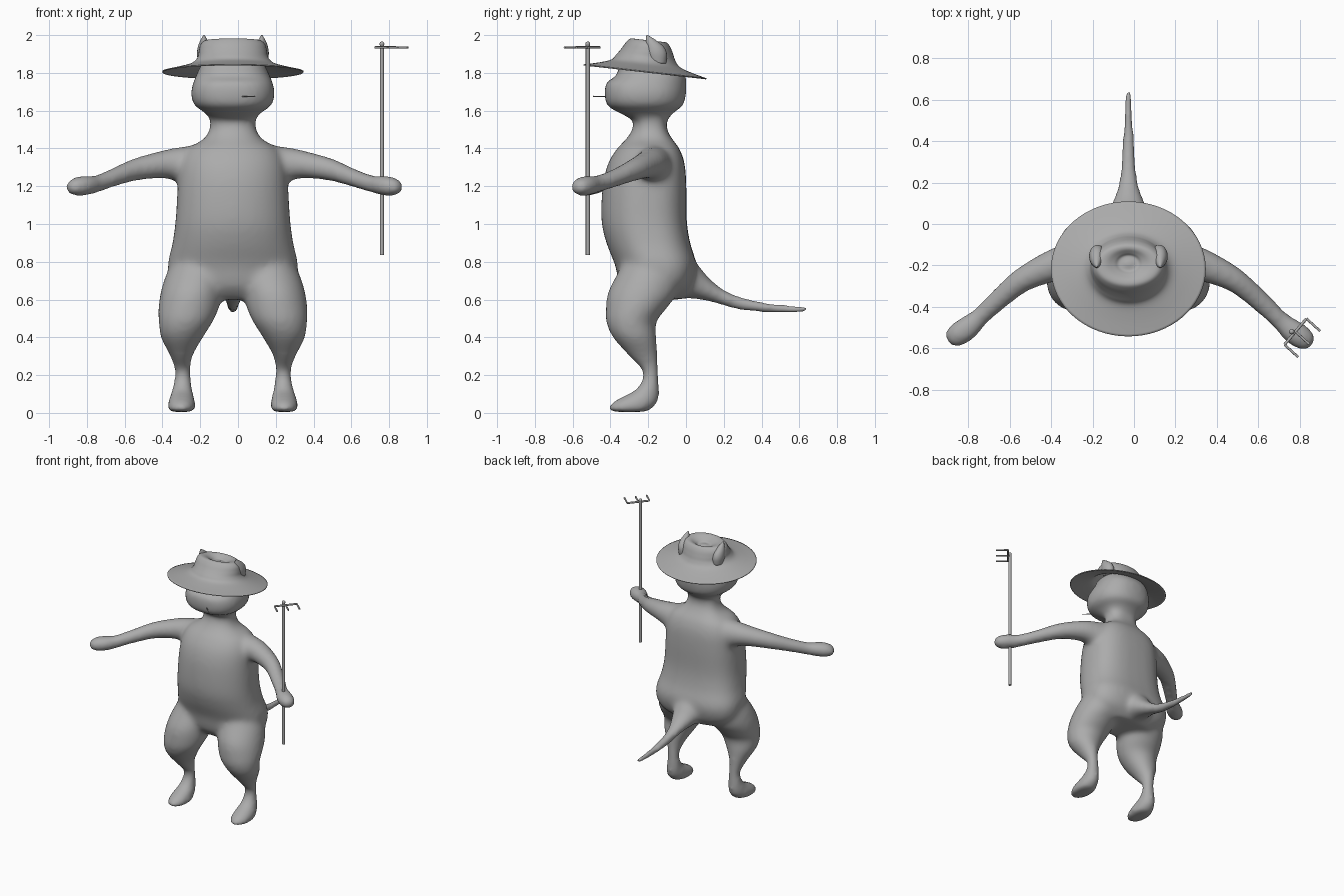
import bpy, bmesh, math
from mathutils import Vector, Matrix

if "Cube" in bpy.data.objects:
    bpy.data.objects.remove(bpy.data.objects["Cube"])

CX = -0.027          # symmetry plane of the figure

grey = bpy.data.materials.new("plain grey")
grey.diffuse_color = (0.41, 0.41, 0.41, 1)
grey.use_nodes = True
grey.node_tree.nodes["Principled BSDF"].inputs["Base Color"].default_value = grey.diffuse_color


def spline(rows, k):
    """Catmull-Rom interpolation through rows of numbers."""
    out = []
    for i in range(len(rows) - 1):
        p0, p1 = rows[max(i - 1, 0)], rows[i]
        p2, p3 = rows[i + 1], rows[min(i + 2, len(rows) - 1)]
        for s in range(k):
            t = s / k
            out.append([0.5 * (2 * b + (c - a) * t + (2 * a - 5 * b + 4 * c - d) * t * t
                               + (3 * b - a - 3 * c + d) * t ** 3)
                        for a, b, c, d in zip(p0, p1, p2, p3)])
    out.append(list(rows[-1]))
    return out


def loft(bm, rows, upright=True, k=5, seg=32, front=2.0, back=2.0, caps=True, tilt=0.0):
    """Rows are (x, y, z, half width, half depth); rings are level or follow the path.
    front and back set how boxy each half of the ring is."""
    rows = spline(rows, k)
    rings = []
    for i, (x, y, z, a, b) in enumerate(rows):
        u, v = Vector((1, 0, 0)), Vector((0, 1, 0))
        if not upright:
            t = Vector(rows[min(i + 1, len(rows) - 1)][:3]) - Vector(rows[max(i - 1, 0)][:3])
            u = t.cross(Vector((0, 0, 1))).normalized()
            v = u.cross(t).normalized()
        ring = []
        for j in range(seg):
            c, s = math.cos(math.tau * j / seg), math.sin(math.tau * j / seg)
            power = front if s < 0 else back
            c = math.copysign(abs(c) ** (2 / power), c)
            s = math.copysign(abs(s) ** (2 / power), s)
            p = Vector((x, y, z)) + u * (a * c) + v * (b * s)
            p.z += tilt * (p.y + 0.215)
            ring.append(bm.verts.new(p))
        rings.append(ring)
    for r, q in zip(rings, rings[1:]):
        for j in range(seg):
            bm.faces.new((r[j], r[(j + 1) % seg], q[(j + 1) % seg], q[j]))
    if caps:
        bm.faces.new(rings[0])
    bm.faces.new(rings[-1])


def finish(name, bm):
    bmesh.ops.recalc_face_normals(bm, faces=bm.faces)
    me = bpy.data.meshes.new(name)
    bm.to_mesh(me)
    bm.free()
    me.materials.append(grey)
    me.shade_smooth()
    ob = bpy.data.objects.new(name, me)
    bpy.context.collection.objects.link(ob)
    return ob


def rod(bm, p, q, r):
    p, q = Vector(p), Vector(q)
    rot = (q - p).to_track_quat('Z', 'Y').to_matrix().to_4x4()
    rot.translation = (p + q) / 2
    bmesh.ops.create_cone(bm, cap_ends=True, segments=12, radius1=r, radius2=r,
                          depth=(q - p).length, matrix=rot)


# body: overlapping lofts fused into one smooth skin
bm = bmesh.new()
# torso and neck: rounded belly, flatter back
loft(bm, [(CX, -.16, .60, .20, .13), (CX, -.16, .67, .32, .19), (CX, -.16, .78, .345, .215),
          (CX, -.20, .90, .32, .222), (CX, -.222, 1.02, .304, .226), (CX, -.22, 1.2, .292, .222),
          (CX, -.21, 1.32, .277, .203), (CX, -.20, 1.40, .235, .165), (CX, -.195, 1.45, .155, .122),
          (CX, -.192, 1.51, .122, .09), (CX, -.19, 1.60, .122, .09)], front=2.1, back=2.8)
# head
loft(bm, [(CX, -.19, 1.55, .115, .09), (CX, -.21, 1.59, .15, .145), (CX, -.216, 1.62, .196, .195),
          (CX, -.217, 1.65, .216, .211), (CX, -.215, 1.70, .223, .217), (CX, -.21, 1.75, .21, .213),
          (CX, -.186, 1.785, .196, .183), (CX, -.20, 1.85, .165, .15), (CX, -.20, 1.875, .13, .11)],
     front=2.4, back=2.3)
# tail
loft(bm, [(CX, -.10, .75, .14, .11), (CX, .0, .705, .12, .105), (CX, .09, .66, .085, .065),
          (CX, .18, .617, .052, .042), (CX, .285, .58, .038, .036), (CX, .445, .555, .028, .027),
          (CX, .60, .55, .021, .021), (CX, .64, .55, .015, .015), (CX, .657, .55, .005, .005)],
     upright=False)
for s in (-1, 1):
    # leg and foot
    leg = [(.165, -.18, .86, .10, .12), (.19, -.195, .75, .155, .162), (.218, -.228, .64, .165, .185),
           (.235, -.265, .55, .16, .16), (.25, -.29, .48, .143, .133), (.27, -.272, .40, .113, .116),
           (.273, -.226, .30, .06, .076), (.266, -.186, .215, .042, .042), (.268, -.20, .13, .054, .06),
           (.27, -.24, .085, .065, .10), (.272, -.28, .045, .076, .125), (.272, -.305, .005, .072, .105)]
    loft(bm, [(CX + s * x, *r) for x, *r in leg])
    # arm and hand; the gripping hand reaches a little further
    reach = .016 if s > 0 else 0
    arm = [(.08, -.17, 1.27, .11, .14), (.20, -.172, 1.30, .105, .122), (.29, -.182, 1.316, .09, .092),
           (.375, -.205, 1.314, .078, .074), (.515, -.272, 1.288, .061, .06),
           (.635, -.372, 1.245, .052, .049), (.72, -.452, 1.213, .048, .047),
           (.775, -.50, 1.205, .06, .054), (.825, -.535, 1.198, .06, .052),
           (.862, -.556, 1.193, .044, .038), (.878, -.565, 1.192, .016, .013)]
    loft(bm, [(CX + s * (x + reach * (x > .7)), y - reach * (x > .7), *r) for x, y, *r in arm],
         upright=False)
body = finish("body", bm)
m = body.modifiers.new("fuse", 'REMESH')
m.mode = 'VOXEL'
m.voxel_size = 0.014
m.use_smooth_shade = True
m = body.modifiers.new("soften", 'SMOOTH')
m.factor = 0.5
m.iterations = 24

# wide-brimmed hat with a dented crown
bm = bmesh.new()
loft(bm, [(CX, -.217, 1.808, .374, .326), (CX, -.215, 1.828, .29, .245), (CX, -.213, 1.85, .22, .183),
          (CX, -.212, 1.88, .188, .157), (CX, -.205, 1.915, .18, .137), (CX, -.20, 1.95, .171, .118),
          (CX, -.198, 1.972, .148, .098), (CX, -.195, 1.972, .11, .075), (CX, -.192, 1.955, .07, .052),
          (CX, -.19, 1.94, .045, .035), (CX, -.19, 1.944, .01, .008)],
     seg=64, caps=False, tilt=-.113)
hat = finish("hat", bm)
m = hat.modifiers.new("thickness", 'SOLIDIFY')
m.thickness = 0.006
m.offset = -1

# ears poking through the hat
for s, side in ((-1, "left"), (1, "right")):
    bm = bmesh.new()
    ear = [(.146, -.15, 1.85, .038, .045), (.15, -.155, 1.90, .04, .054), (.152, -.165, 1.94, .033, .046),
           (.153, -.187, 1.975, .018, .025), (.153, -.206, 2.0, .003, .004)]
    loft(bm, [(CX + s * x, *r) for x, *r in ear], seg=20)
    finish(side + "_ear", bm)

# straw in the mouth
bm = bmesh.new()
rod(bm, (.01, -.41, 1.675), (.09, -.49, 1.676), .003)
finish("straw", bm)

# rake: pole with a knob, crossbar and three tines
bm = bmesh.new()
px, py, pz = .762, -.52, 1.935
rod(bm, (px, py, .835), (px, py, 1.95), .011)
bmesh.ops.create_uvsphere(bm, u_segments=12, v_segments=8, radius=.013,
                          matrix=Matrix.Translation((px, py, 1.953)))
centre, along, out = Vector((.78, -.52, pz)), Vector((.053, .063, 0)), Vector((.066, -.06, 0))
rod(bm, centre - along, centre + along, .007)
rod(bm, (px, py, pz), centre, .007)
for f in (-1, 0, 1):
    rod(bm, centre + along * f, centre + along * f + out, .006)
rake = finish("rake", bm)
bpy.context.view_layer.objects.active = rake
rake.select_set(True)
bpy.ops.object.shade_smooth_by_angle(angle=math.radians(40))
